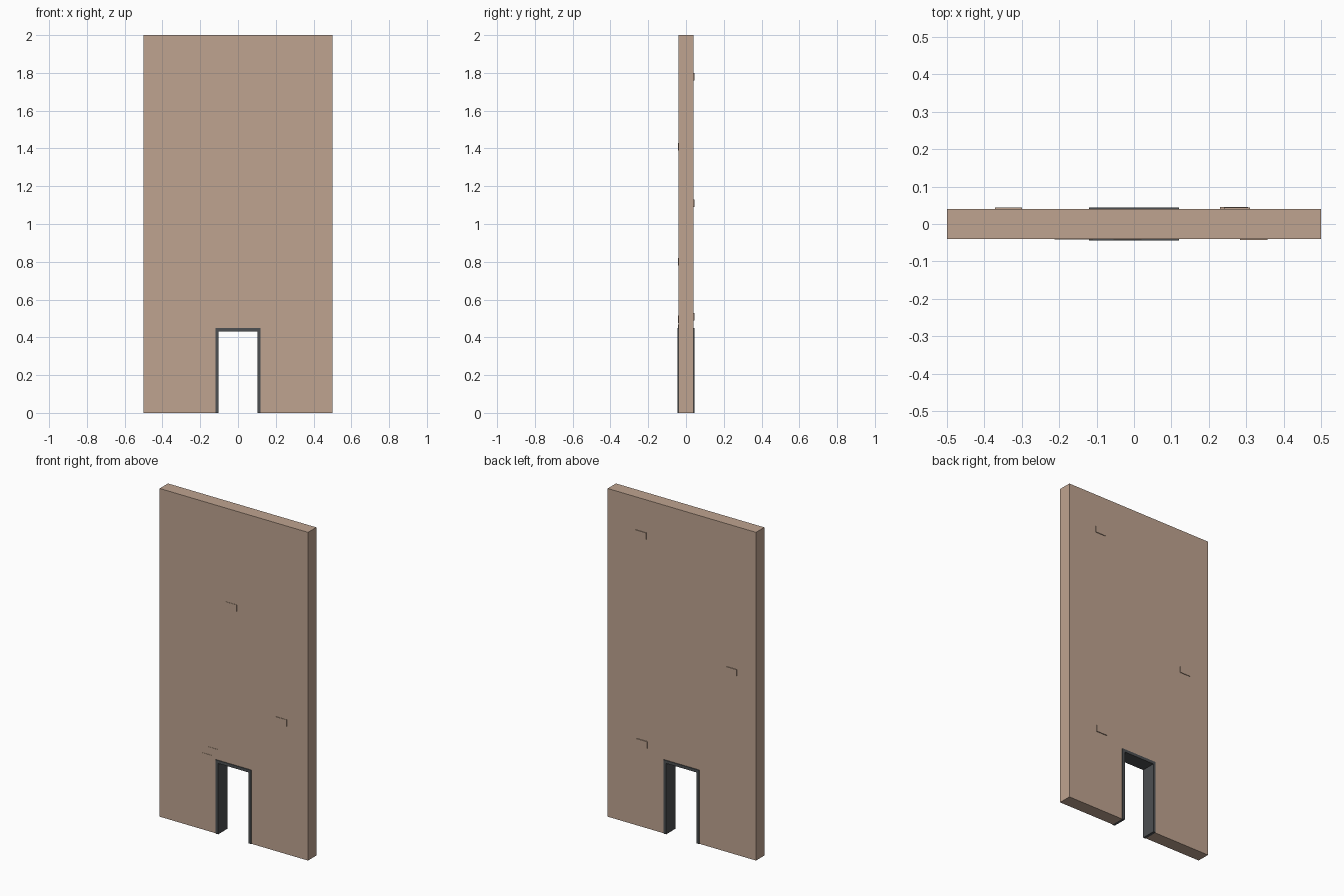
import bpy, bmesh

if "Cube" in bpy.data.objects:
    bpy.data.objects.remove(bpy.data.objects["Cube"])


def material(name, rgb):
    m = bpy.data.materials.new(name)
    m.diffuse_color = (*rgb, 1)
    m.use_nodes = True
    m.node_tree.nodes["Principled BSDF"].inputs["Base Color"].default_value = m.diffuse_color
    return m


PLASTER = material("tan plaster", (0.52, 0.37, 0.28))
TRIM = material("dark grey trim", (0.075, 0.08, 0.085))


def extruded(name, outline, depth, mat):
    """Prism from an (x, z) outline, centred on y = 0."""
    bm = bmesh.new()
    face = bm.faces.new([bm.verts.new((x, -depth / 2, z)) for x, z in outline])
    res = bmesh.ops.extrude_face_region(bm, geom=[face])
    verts = [g for g in res["geom"] if isinstance(g, bmesh.types.BMVert)]
    bmesh.ops.translate(bm, verts=verts, vec=(0, depth, 0))
    bmesh.ops.recalc_face_normals(bm, faces=bm.faces)
    mesh = bpy.data.meshes.new(name)
    bm.to_mesh(mesh)
    bm.free()
    mesh.materials.append(mat)
    obj = bpy.data.objects.new(name, mesh)
    bpy.context.collection.objects.link(obj)
    return obj


def arch(half_out, top_out, half_in, top_in):
    """Upside-down U outline standing on the ground."""
    return [(-half_out, 0), (-half_in, 0), (-half_in, top_in), (half_in, top_in),
            (half_in, 0), (half_out, 0), (half_out, top_out), (-half_out, top_out)]


# Wall with a doorway, and the trim lining the doorway
extruded("wall", arch(0.5, 2.0, 0.12, 0.45), 0.08, PLASTER)
extruded("door_frame", arch(0.12, 0.45, 0.103, 0.432), 0.088, TRIM)

# Raised bricks: left x, right x, top z, side (-1 front, 1 back), projection
BRICKS = [
    (-0.055, 0.02, 1.43, -1, 0.002), (0.283, 0.357, 0.82, -1, 0.003),
    (-0.175, -0.11, 0.515, -1, 0.002), (-0.212, -0.14, 0.468, -1, 0.002),
    (0.24, 0.31, 1.80, 1, 0.004), (-0.372, -0.30, 1.13, 1, 0.004),
    (0.23, 0.305, 0.53, 1, 0.005),
]
for i, (x0, x1, top, side, out) in enumerate(BRICKS):
    z0 = top - 0.04
    brick = extruded(f"raised_brick_{i + 1}",
                     [(x0, z0), (x1, z0), (x1, top), (x0, top)], out + 0.01, PLASTER)
    brick.location.y = side * (0.04 + (out - 0.01) / 2)
